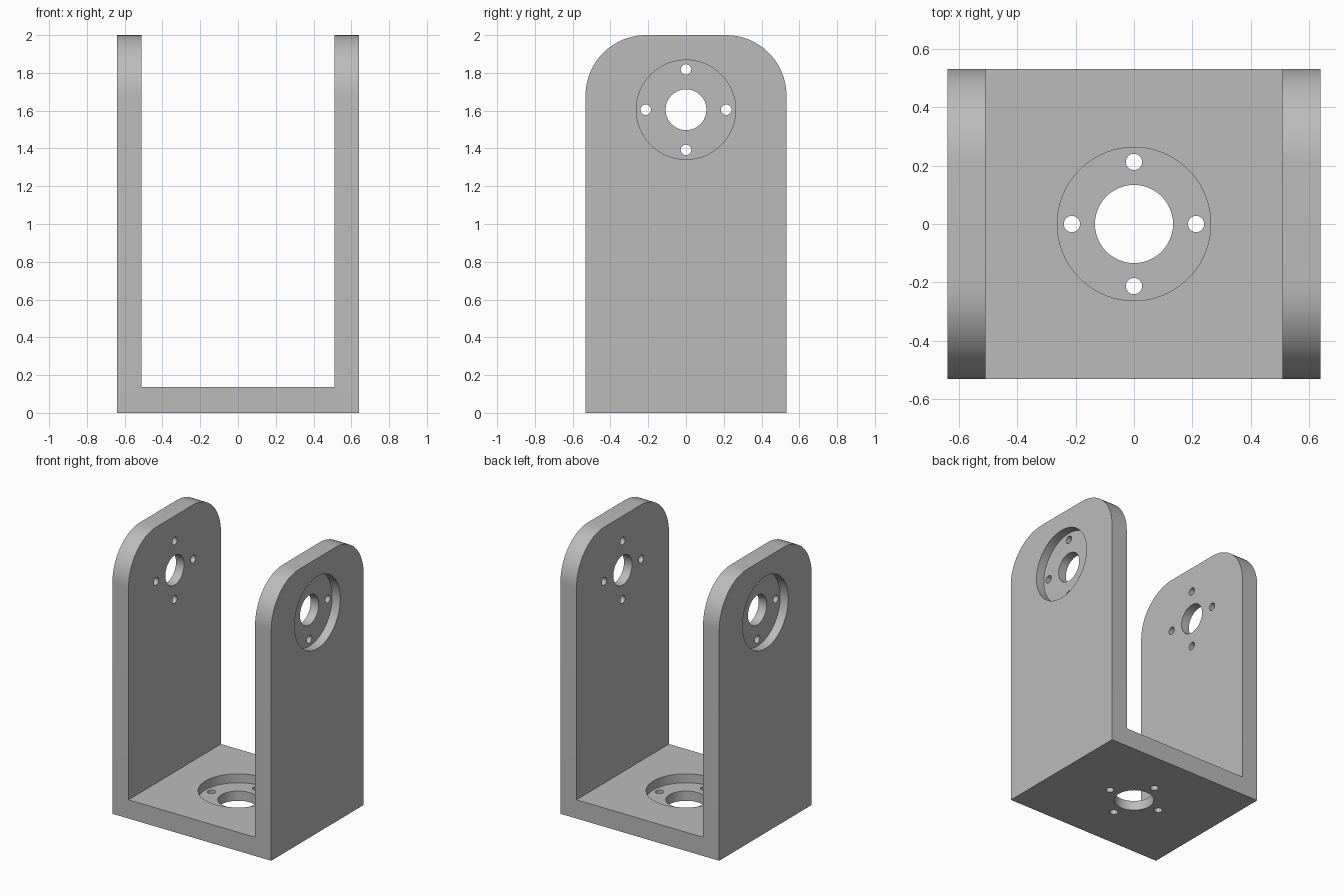
import bpy, bmesh, math
from mathutils import Matrix, Vector

if "Cube" in bpy.data.objects:
    bpy.data.objects.remove(bpy.data.objects["Cube"], do_unlink=True)

HALF_X, HALF_Y, HEIGHT = 0.64, 0.532, 2.0
WALL, BASE = 0.13, 0.136
CORNER = 0.32
RECESS_R, RECESS_DEPTH = 0.263, 0.065
SCREW_R, SCREW_OFFSET = 0.028, 0.213
AXLE_Z = 1.605

grey = bpy.data.materials.new("plain_grey")
grey.use_nodes = True
colour = (0.5, 0.5, 0.5, 1)
grey.diffuse_color = colour
grey.node_tree.nodes["Principled BSDF"].inputs["Base Color"].default_value = colour


def add_mesh(name, bm):
    bmesh.ops.recalc_face_normals(bm, faces=bm.faces)
    mesh = bpy.data.meshes.new(name)
    bm.to_mesh(mesh)
    bm.free()
    mesh.materials.append(grey)
    obj = bpy.data.objects.new(name, mesh)
    bpy.context.collection.objects.link(obj)
    return obj


# U-shaped bracket: front profile pushed back, then the arm tops rounded
inner = HALF_X - WALL
profile = [(-HALF_X, 0), (HALF_X, 0), (HALF_X, HEIGHT), (inner, HEIGHT),
           (inner, BASE), (-inner, BASE), (-inner, HEIGHT), (-HALF_X, HEIGHT)]
bm = bmesh.new()
face = bm.faces.new([bm.verts.new((x, -HALF_Y, z)) for x, z in profile])
pushed = bmesh.ops.extrude_face_region(bm, geom=[face], use_keep_orig=True)
bmesh.ops.translate(bm, vec=(0, 2 * HALF_Y, 0),
                    verts=[v for v in pushed["geom"] if isinstance(v, bmesh.types.BMVert)])
top_edges = [e for e in bm.edges
             if all(v.co.z > HEIGHT - 0.01 for v in e.verts)
             and abs(e.verts[0].co.y - e.verts[1].co.y) < 0.01]
bmesh.ops.bevel(bm, geom=top_edges, offset=CORNER, segments=16, profile=0.5, affect='EDGES')
bracket = add_mesh("bracket", bm)


def cut_cylinder(centre, axis, radius, length, sides):
    """Cut a round hole centred on a point, running along an axis."""
    bm = bmesh.new()
    turn = Vector((0, 0, 1)).rotation_difference(axis).to_matrix().to_4x4()
    bmesh.ops.create_cone(bm, cap_ends=True, segments=sides, radius1=radius, radius2=radius,
                          depth=length, matrix=Matrix.Translation(centre) @ turn)
    cutter = add_mesh("hole_cutter", bm)
    cutter.hide_render = True
    mod = bracket.modifiers.new("hole", 'BOOLEAN')
    mod.operation, mod.solver, mod.object = 'DIFFERENCE', 'EXACT', cutter
    bpy.ops.object.modifier_apply(modifier=mod.name)
    bpy.data.objects.remove(cutter, do_unlink=True)


def cut_mount(surface, axis, side, bore):
    """Cut a round recess, a centre bore and four screw holes into one plate."""
    cut_cylinder(surface, axis, RECESS_R, 2 * RECESS_DEPTH, 64)
    cut_cylinder(surface, axis, bore, 0.5, 48)
    other = axis.cross(side)
    for direction in (side, -side, other, -other):
        cut_cylinder(surface + direction * SCREW_OFFSET, axis, SCREW_R, 0.5, 24)


bpy.ops.object.select_all(action='DESELECT')
bracket.select_set(True)
bpy.context.view_layer.objects.active = bracket

# Mounts on the outer face of each arm and on the upper face of the base
for sign in (-1, 1):
    cut_mount(Vector((sign * HALF_X, 0, AXLE_Z)), Vector((sign, 0, 0)), Vector((0, 1, 0)), 0.108)
cut_mount(Vector((0, 0, BASE)), Vector((0, 0, 1)), Vector((1, 0, 0)), 0.134)

bpy.ops.object.shade_smooth_by_angle(angle=math.radians(30))
